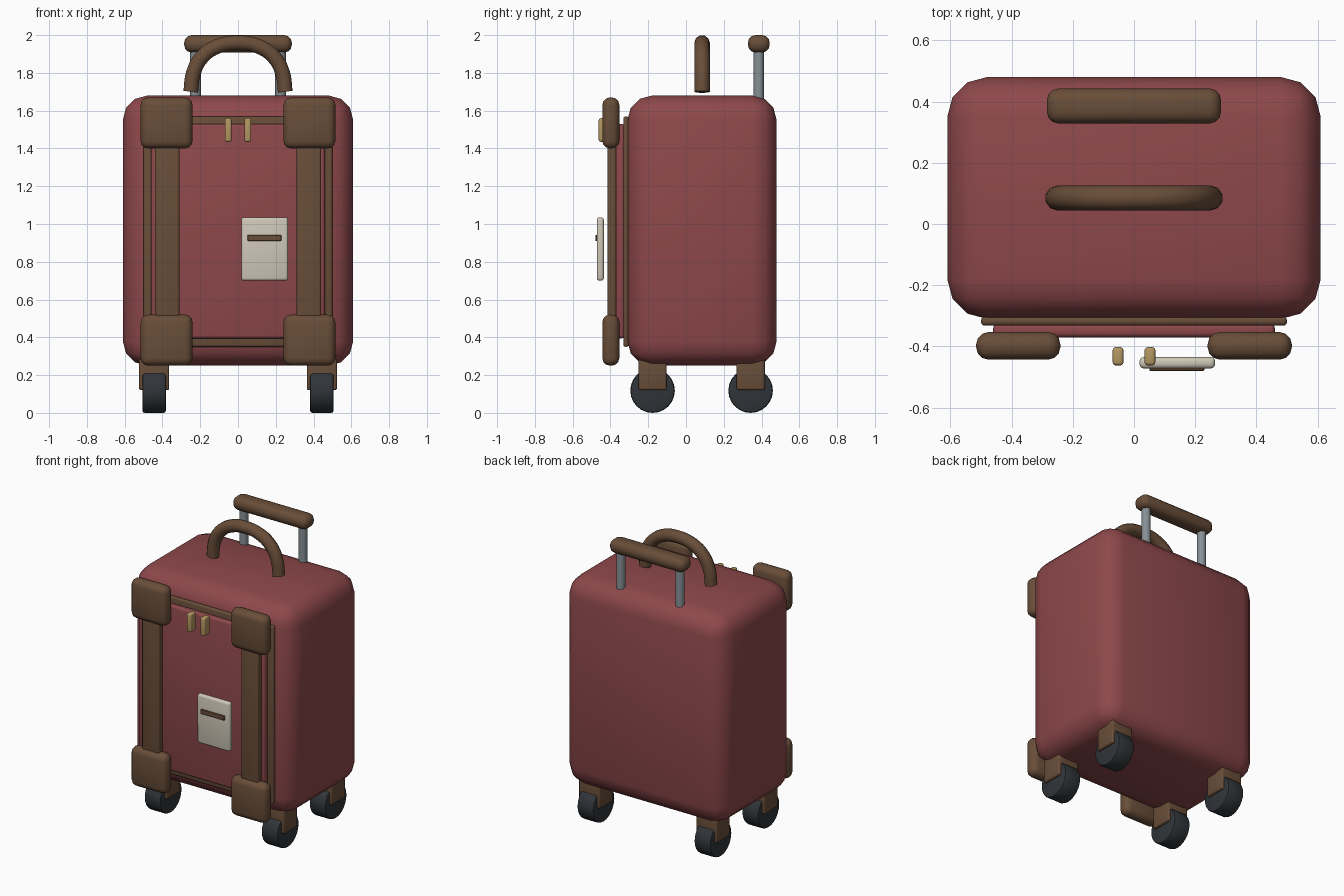
import bpy, math
from mathutils import Vector

if "Cube" in bpy.data.objects:
    bpy.data.objects.remove(bpy.data.objects["Cube"])


def material(name, rgb):
    m = bpy.data.materials.new(name)
    m.diffuse_color = (*rgb, 1)
    m.use_nodes = True
    m.node_tree.nodes["Principled BSDF"].inputs["Base Color"].default_value = m.diffuse_color
    return m


RED = material("red_shell", (0.27, 0.065, 0.07))
BROWN = material("brown_leather", (0.14, 0.075, 0.04))
RUBBER = material("dark_rubber", (0.03, 0.036, 0.042))
METAL = material("metal", (0.24, 0.28, 0.30))
BRASS = material("brass", (0.45, 0.31, 0.12))
CREAM = material("cream_card", (0.62, 0.58, 0.48))


def finish(ob, name, mat, bevel=0, segments=3):
    ob.name = name
    ob.data.materials.append(mat)
    bpy.ops.object.select_all(action='DESELECT')
    bpy.context.view_layer.objects.active = ob
    ob.select_set(True)
    if bevel:
        b = ob.modifiers.new("bevel", 'BEVEL')
        b.width, b.segments = bevel, segments
        b.limit_method = 'ANGLE'
        b.angle_limit = math.radians(40)
        bpy.ops.object.modifier_apply(modifier="bevel")
    bpy.ops.object.shade_smooth_by_angle(angle=math.radians(40))
    return ob


def box(name, x, y, z, mat, bevel=0.01, segments=3):
    """Rounded box from (min, max) ranges."""
    lo, hi = Vector((x[0], y[0], z[0])), Vector((x[1], y[1], z[1]))
    bpy.ops.mesh.primitive_cube_add(size=1, location=(lo + hi) / 2)
    ob = bpy.context.object
    ob.scale = hi - lo
    bpy.ops.object.transform_apply(location=False, rotation=False, scale=True)
    return finish(ob, name, mat, bevel, segments)


def cylinder(name, centre, radius, depth, mat, axis='Z', bevel=0, sides=24):
    rot = (0, math.pi / 2, 0) if axis == 'X' else (0, 0, 0)
    bpy.ops.mesh.primitive_cylinder_add(vertices=sides, radius=radius, depth=depth,
                                        location=centre, rotation=rot)
    return finish(bpy.context.object, name, mat, bevel, 2)


def centred(cx, width):
    return (cx - width / 2, cx + width / 2)


# Shell, piping border and front pocket
box("suitcase_body", (-0.61, 0.61), (-0.31, 0.48), (0.25, 1.68), RED, 0.13, 3)
box("pocket_piping", (-0.50, 0.50), (-0.332, -0.303), (0.35, 1.57), BROWN, 0.012)
box("front_pocket", (-0.46, 0.46), (-0.37, -0.325), (0.395, 1.53), RED, 0.015)

# Straps, corner pads, zip pulls, wheels and trolley rods on both sides
for side, s in (("left", -1), ("right", 1)):
    box(f"strap_{side}", centred(s * 0.375, 0.13), (-0.415, -0.368), (0.30, 1.62), BROWN, 0.012)
    for level, z in (("bottom", (0.25, 0.52)), ("top", (1.40, 1.67))):
        box(f"corner_pad_{level}_{side}", centred(s * 0.378, 0.275), (-0.443, -0.353), z, BROWN, 0.04)
    box(f"zip_pull_{side}", centred(s * 0.052, 0.035), (-0.462, -0.402), (1.435, 1.56), BRASS, 0.01)
    for end, y in (("front", -0.177), ("rear", 0.342)):
        box(f"wheel_bracket_{end}_{side}", centred(s * 0.444, 0.16), centred(y, 0.15), (0.12, 0.30), BROWN, 0.012)
        cylinder(f"wheel_{end}_{side}", (s * 0.444, y, 0.118), 0.118, 0.125, RUBBER, 'X', 0.012)
    cylinder(f"trolley_rod_{side}", (s * 0.225, 0.385, 1.74), 0.028, 0.40, METAL)

# Trolley grip
box("trolley_grip", (-0.285, 0.285), (0.328, 0.443), (1.908, 2.0), BROWN, 0.04)

# Luggage tag with a slot
box("luggage_tag", (0.018, 0.265), (-0.472, -0.435), (0.70, 1.035), CREAM, 0.014)
box("tag_slot", (0.05, 0.23), (-0.48, -0.468), (0.91, 0.942), BROWN, 0.003, 1)

# Arched carry handle
half = [(-0.25, 1.70), (-0.236, 1.80), (-0.19, 1.885), (-0.105, 1.942)]
path = half + [(0, 1.959)] + [(-x, z) for x, z in reversed(half)]
curve = bpy.data.curves.new("carry_handle", 'CURVE')
curve.dimensions = '3D'
curve.bevel_depth, curve.bevel_resolution = 0.041, 3
curve.use_fill_caps = True
curve.resolution_u = 4
spline = curve.splines.new('BEZIER')
spline.bezier_points.add(len(path) - 1)
for p, (x, z) in zip(spline.bezier_points, path):
    p.co = (x, 0.085, z)
    p.handle_left_type = p.handle_right_type = 'AUTO'
handle = bpy.data.objects.new("carry_handle", curve)
bpy.context.collection.objects.link(handle)
bpy.ops.object.select_all(action='DESELECT')
bpy.context.view_layer.objects.active = handle
handle.select_set(True)
bpy.ops.object.convert(target='MESH')
finish(bpy.context.object, "carry_handle", BROWN)
